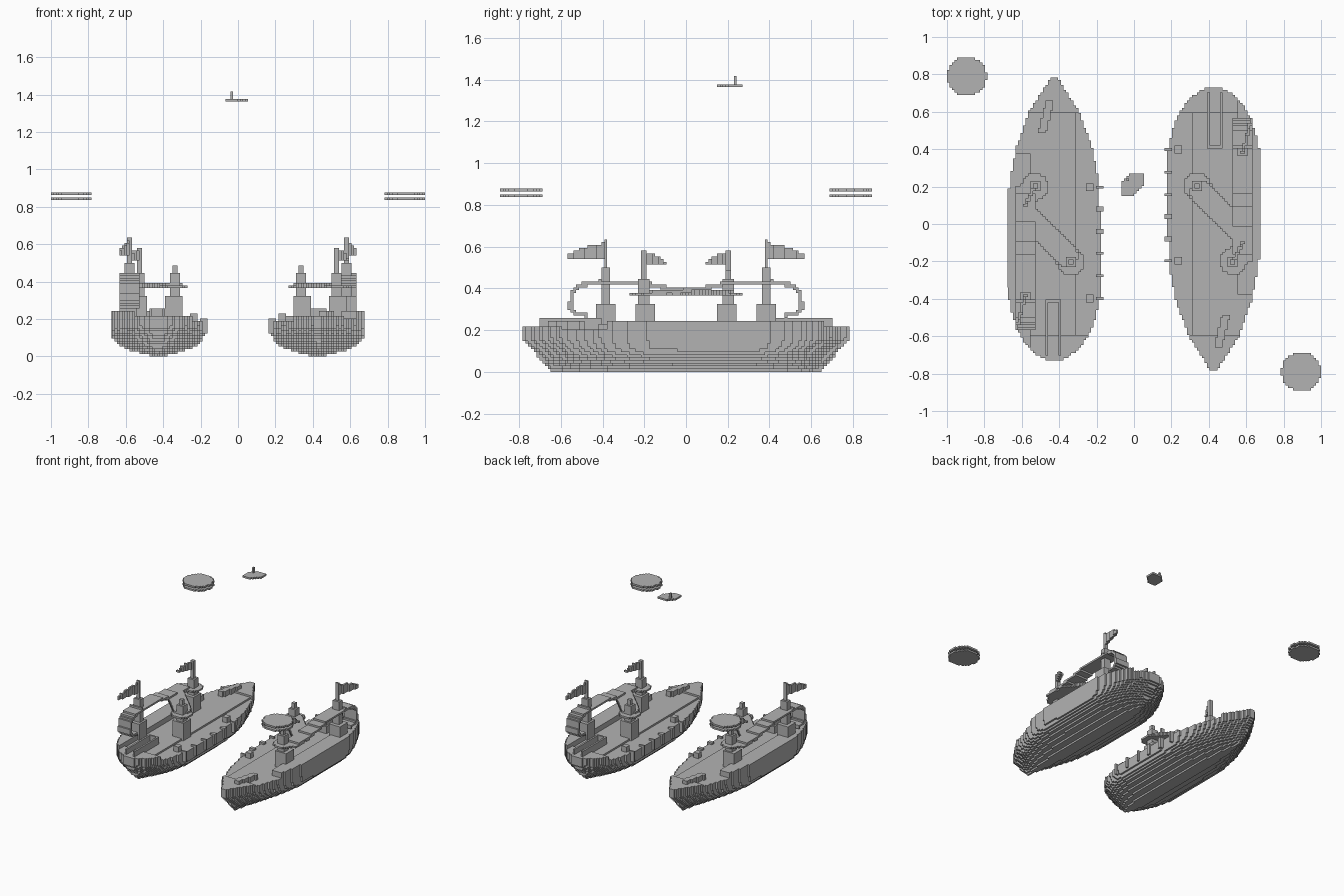
import bpy
import math

cube = bpy.data.objects.get("Cube")
if cube:
    bpy.data.objects.remove(cube, do_unlink=True)

V = 0.0135  # edge of one block

grey = bpy.data.materials.new("plain_grey")
grey.use_nodes = True
colour = (0.45, 0.45, 0.45, 1)
grey.diffuse_color = colour
grey.node_tree.nodes["Principled BSDF"].inputs["Base Color"].default_value = colour

AXES = [(a, s) for a in range(3) for s in (0, 1)]


def blocks(name, inside, low, high, twin=False):
    """Fill a region with blocks and keep only the outer skin."""
    spans = [range(math.floor(l / V) - 1, math.ceil(h / V) + 1) for l, h in zip(low, high)]
    cells = {(i, j, k) for i in spans[0] for j in spans[1] for k in spans[2]
             if inside((i + .5) * V, (j + .5) * V, (k + .5) * V)}
    index, faces = {}, []
    for cell in cells:
        for axis, side in AXES:
            near = list(cell)
            near[axis] += 2 * side - 1
            if tuple(near) in cells:
                continue
            u, w = (axis + 1) % 3, (axis + 2) % 3
            ring = []
            for du, dw in ((0, 0), (1, 0), (1, 1), (0, 1)):
                p = list(cell)
                p[axis] += side
                p[u] += du
                p[w] += dw
                ring.append(index.setdefault(tuple(p), len(index)))
            faces.append(ring if side else ring[::-1])
    mesh = bpy.data.meshes.new(name)
    mesh.from_pydata([[c * V for c in p] for p in index], [], faces)
    mesh.materials.append(grey)
    obj = bpy.data.objects.new(name, mesh)
    bpy.context.collection.objects.link(obj)
    if twin:  # the second ship sails the opposite way
        other = bpy.data.objects.new("second_" + name, mesh)
        other.rotation_euler.z = math.pi
        bpy.context.collection.objects.link(other)


def ship_box(name, x0, x1, y0, y1, z0, z1):
    blocks(name, lambda x, y, z: x0 < x < x1 and y0 < y < y1 and z0 < z < z1,
           (x0, y0, z0), (x1, y1, z1), True)


def lerp(table, t):
    if t < table[0][0] or t > table[-1][0]:
        return 0
    for (a, p), (b, q) in zip(table, table[1:]):
        if t <= b:
            return p + (q - p) * (t - a) / (b - a)


def distance(path, p, q):
    best = 9
    for (a, b), (c, d) in zip(path, path[1:]):
        t = ((p - a) * (c - a) + (q - b) * (d - b)) / ((c - a) ** 2 + (d - b) ** 2)
        t = max(0, min(1, t))
        best = min(best, math.hypot(p - a - t * (c - a), q - b - t * (d - b)))
    return best


# Hull with stepped bilge, low inner deck and high outer deck
KEEL = 0.427
beam = [(-.785, .015), (-.7, .07), (-.6, .135), (-.4, .205), (-.22, .24), (0, .248),
        (.37, .248), (.45, .235), (.55, .205), (.62, .17), (.68, .12), (.735, .03)]
bilge = [(0, .1), (.02, .42), (.04, .68), (.06, .83), (.08, .93), (.11, 1), (.3, 1)]
sheer = [(0, .81), (.05, .88), (.1, .93), (.16, 1), (.3, 1)]


def hull(x, y, z):
    if x > .55 and y > -.38:
        deck = .245
    elif y < -.6 or y > .6:
        deck = .22
    else:
        deck = .19 if x < .31 else .205
    half = lerp(beam, y / lerp(sheer, z)) * lerp(bilge, z) if z > 0 else 0
    return z < deck and abs(x - KEEL) < half


blocks("hull", hull, (.16, -.8, 0), (.7, .76, .26), True)

# Stern rails along the centre line and a low bow beam
for n, x in enumerate((.397, .465)):
    ship_box(f"stern_rail_{n}", x - .012, x + .012, .4, .7, .2, .257)
ship_box("rail_front", .39, .47, .4, .42, .2, .257)
blocks("bow_beam", lambda x, y, z: .2 < z < .245 and -.66 < y < -.48
       and abs(x - .45 - (y + .65) * .25) < .022, (.4, -.7, .2), (.55, -.45, .26), True)

# Fins down the inner side, and mooring posts
for n in range(6):
    y = -.2 + n * .12
    ship_box(f"side_fin_{n}", .168, .2, y - .008, y + .008, .12, .205)
for n, y in enumerate((-.2, .4)):
    ship_box(f"mooring_post_{n}", .215, .262, y - .018, y + .018, .18, .226)

# Curled awning over the outer side
curl = [(.48, .272), (.53, .277), (.552, .3), (.55, .38), (.51, .415), (.42, .43),
        (.2, .425), (.08, .4), (-.1, .38), (-.2, .372)]
blocks("awning", lambda x, y, z: .525 < x < .638 and distance(curl, y, z) < .0092,
       (.5, -.25, .25), (.66, .58, .46), True)

# Round mast platforms and the slanted gangway between them
MASTS = {"inner": (.34, .2, .48), "outer": (.53, -.2, .575)}
for name, (mx, my, top) in MASTS.items():
    blocks(name + "_platform",
           lambda x, y, z: .358 < z < .376 and math.hypot(x - mx, y - my) < .073,
           (mx - .1, my - .1, .35), (mx + .1, my + .1, .39), True)
blocks("gangway", lambda x, y, z: .364 < z < .39
       and distance([(.36, .17), (.57, -.05)], x, y) < .06,
       (.28, -.15, .35), (.64, .25, .4), True)

# Masts: base, column and pole
MASTS["stern"] = (.585, .385, .63)
for name, (mx, my, top) in MASTS.items():
    tall = .5 if name == "stern" else .445
    for part, half, z0, z1 in (("base", .045, .19, .32), ("column", .026, .3, tall),
                               ("pole", .013, tall - .02, top)):
        ship_box(f"{name}_mast_{part}", mx - half, mx + half,
                 my - half, my + half, z0, z1)


# Drooping flags
def flag(name, x0, y0, dx, dy, low, high):
    def cloth(x, y, z):
        t = (y - y0) / dy
        top = high - (high - low) * .75 * t * t
        return 0 < t < 1 and low < z < top and abs(x - x0 - dx * t) < .0085
    blocks(name, cloth, (x0 - .02, y0, low), (x0 + dx + .02, y0 + dy, high), True)


flag("stern_flag", .585, .385, .045, .185, .535, .615)
flag("outer_flag", .53, -.2, .05, .1, .515, .575)

# Floating discs: a double one beside each ship, a small one high up
for n, z0 in enumerate((.836, .86)):
    blocks(f"floating_disc_{n}",
           lambda x, y, z: z0 < z < z0 + V and math.hypot(x - .893, y + .79) < .106,
           (.77, -.91, z0), (1.02, -.67, z0 + V), True)
blocks("high_disc", lambda x, y, z: 1.366 < z < 1.366 + V and abs(x + .01) < .061
       and abs(y - .21) < .061 and abs(x + .01 - y + .21) < .07,
       (-.1, .1, 1.36), (.08, .3, 1.39))
blocks("high_disc_post", lambda x, y, z: abs(x + .033) < .007 and abs(y - .23) < .007
       and 1.375 < z < 1.42, (-.06, .2, 1.36), (0, .26, 1.43))
